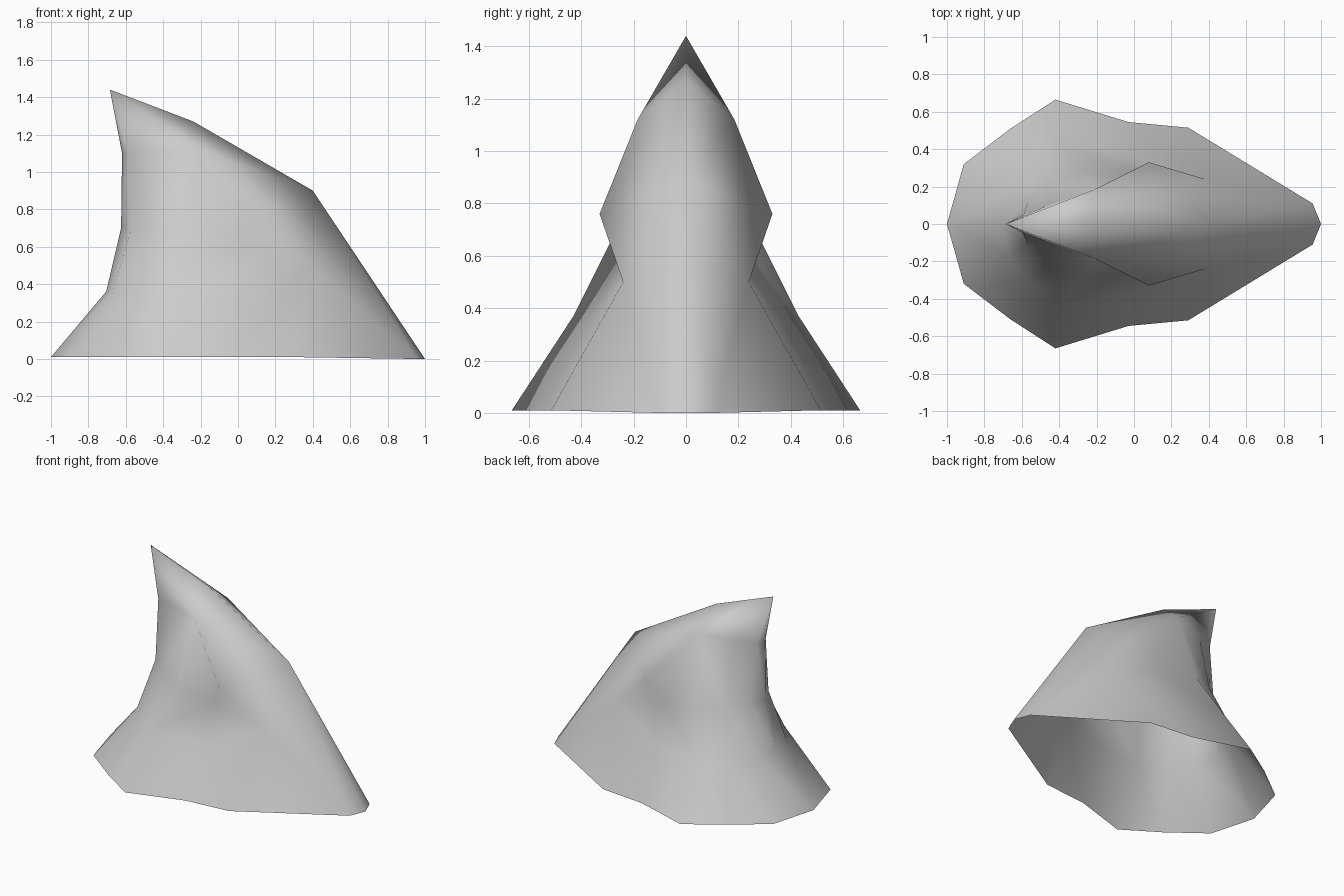
import bpy
import bmesh

default_cube = bpy.data.objects.get("Cube")
if default_cube:
    bpy.data.objects.remove(default_cube, do_unlink=True)


def make_material(name, colour):
    material = bpy.data.materials.new(name)
    material.use_nodes = True
    material.diffuse_color = colour
    shader = material.node_tree.nodes["Principled BSDF"]
    shader.inputs["Base Color"].default_value = colour
    shader.inputs["Roughness"].default_value = 0.8
    return material


# Key points of one half of the rock, in hundredths of a unit
tip = (-68.5, 0, 144)
shoulder_top = (-21, 18.5, 112)
brow = (8, 33, 76)
cheek = (38, 24, 50)
toe = (95.5, 11, 0)
nose = (100, 0, 0)
crest = (-24, 0, 127)
bridge_top = (40, 0, 90)
hollow = (0, 25, 60)
low_side = (-1, 37, 35)
foot_side = (-3, 54.5, 1)
foot_corner = (29, 51.5, 1)

# Horizontal rows, running from the hollow side to the long slope
rows = [
    [(-100, 0, 1), (-91, 32, 1), (-66, 51, 1), (-42, 66.5, 1), foot_side, foot_side, foot_corner],
    [(-70.5, 0, 36), (-67, 17, 36), (-54, 33, 36), (-38, 43, 37), low_side, low_side, cheek],
    [(-62.5, 0, 70), (-57, 11, 70), (-46, 20, 69), (-28, 29, 65), hollow, hollow, cheek],
    [(-62, 0, 110), (-59, 5, 110), (-46, 10, 111), shoulder_top, shoulder_top, brow, brow],
    [tip] * 4,
]

# Facets of the long slope, fanned around its two crest points
slope_facets = [
    (tip, shoulder_top, crest),
    (shoulder_top, bridge_top, crest),
    (shoulder_top, brow, bridge_top),
    (brow, cheek, bridge_top),
    (cheek, toe, bridge_top),
    (toe, nose, bridge_top),
    (foot_corner, toe, cheek),
]

bm = bmesh.new()
points = {}


def point(co):
    if co not in points:
        points[co] = bm.verts.new([value / 100 for value in co])
    return points[co]


def add_face(corners):
    unique = list(dict.fromkeys(corners))
    if len(unique) > 2:
        bm.faces.new([point(co) for co in unique])


# Flank, then slope
for low, high in zip(rows, rows[1:]):
    for i in range(len(high) - 1):
        add_face([low[i], low[i + 1], high[i + 1], high[i]])
for facet in slope_facets:
    add_face(facet)

# Mirror to the other half and weld along the middle
half = bm.verts[:] + bm.edges[:] + bm.faces[:]
bmesh.ops.mirror(bm, geom=half, axis="Y", merge_dist=0.001)
bmesh.ops.remove_doubles(bm, verts=bm.verts[:], dist=0.001)
bmesh.ops.recalc_face_normals(bm, faces=bm.faces[:])

# An open shell can be turned inside out, so face it outward
flattest = max(bm.faces, key=lambda face: face.normal.z ** 2)
if flattest.normal.z < 0:
    bmesh.ops.reverse_faces(bm, faces=bm.faces[:])

for face in bm.faces:
    face.smooth = True

mesh = bpy.data.meshes.new("rock_spire")
bm.to_mesh(mesh)
bm.free()
mesh.materials.append(make_material("stone_grey", (0.6, 0.6, 0.6, 1)))
rock = bpy.data.objects.new("rock_spire", mesh)
bpy.context.collection.objects.link(rock)
